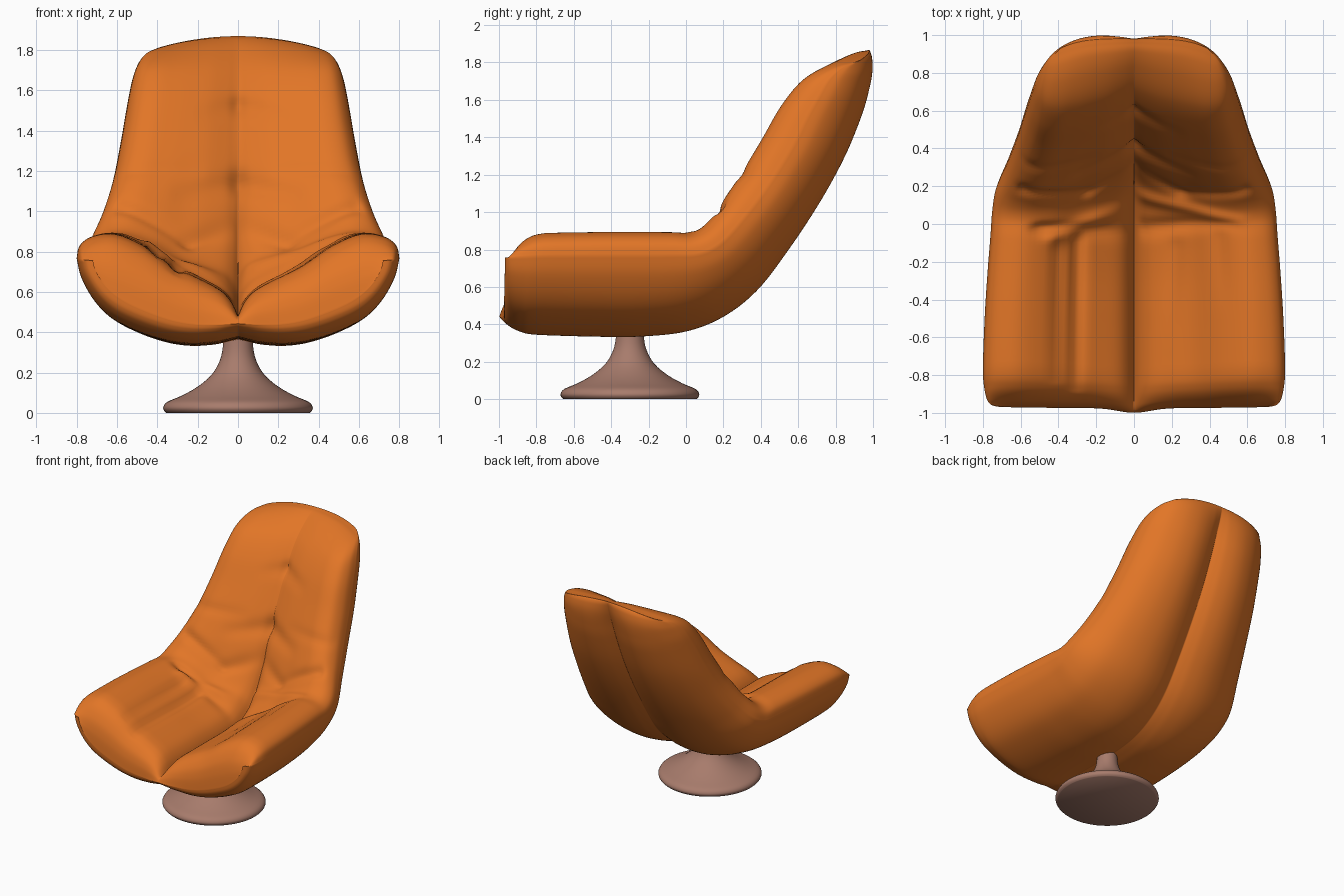
import bpy, bmesh, math
from mathutils import Vector

if "Cube" in bpy.data.objects:
    bpy.data.objects.remove(bpy.data.objects["Cube"])


def material(name, rgb):
    m = bpy.data.materials.new(name)
    m.diffuse_color = (*rgb, 1)
    m.use_nodes = True
    m.node_tree.nodes["Principled BSDF"].inputs["Base Color"].default_value = m.diffuse_color
    return m


def finish(name, bm, mat, angle):
    bmesh.ops.remove_doubles(bm, verts=bm.verts, dist=0.0004)
    bmesh.ops.recalc_face_normals(bm, faces=bm.faces)
    me = bpy.data.meshes.new(name)
    bm.to_mesh(me)
    bm.free()
    ob = bpy.data.objects.new(name, me)
    bpy.context.collection.objects.link(ob)
    me.materials.append(mat)
    bpy.ops.object.select_all(action='DESELECT')
    ob.select_set(True)
    bpy.context.view_layer.objects.active = ob
    bpy.ops.object.shade_smooth_by_angle(angle=math.radians(angle))
    return ob


def spline(pts, n):
    """Catmull-Rom resampling with n steps per span."""
    pts = [Vector(p) for p in pts]
    out = []
    for i in range(len(pts) - 1):
        a, b = pts[max(i - 1, 0)], pts[i]
        c, d = pts[i + 1], pts[min(i + 2, len(pts) - 1)]
        for j in range(n):
            t = j / n
            out.append(0.5 * (2 * b + (c - a) * t + (2 * a - 5 * b + 4 * c - d) * t * t
                              + (3 * b - a - 3 * c + d) * t ** 3))
    return out + [pts[-1]]


leather = material("orange leather", (0.76, 0.18, 0.02))
metal = material("dusty brown", (0.39, 0.20, 0.15))

# Half cross-sections: (fraction of half width, fraction from shell to rim)
seat_out = [(0, .06), (.07, .035), (.16, .01), (.3, 0), (.45, .03),
            (.62, .11), (.78, .23), (.89, .39), (.97, .60), (1, .78)]
seat_in = [(0, .25), (.04, .38), (.11, .49), (.25, .6), (.4, .71),
           (.58, .89), (.76, 1), (.9, .98), (.98, .9), (1, .78)]
back_out = [(0, .17), (.07, .11), (.16, .05), (.3, .005), (.45, .005),
            (.62, .06), (.78, .17), (.89, .30), (.97, .46), (1, .62)]
back_in = [(0, .74), (.04, .76), (.11, .80), (.25, .87), (.4, .92),
           (.58, .97), (.76, 1), (.9, .95), (.98, .80), (1, .62)]

# Stations front to top: shell y z, rim y z, half width, seat-to-back blend, fullness
stations = [
    (-.975, .405, -.965, .855, .72, 0, 0), (-.968, .395, -.955, .86, .755, 0, .38),
    (-.945, .38, -.925, .868, .778, 0, .68), (-.89, .36, -.86, .875, .793, 0, .92),
    (-.8, .345, -.75, .885, .80, 0, 1), (-.5, .335, -.48, .89, .79, 0, 1),
    (-.25, .335, -.25, .89, .775, 0, 1), (0, .362, -.08, .89, .76, .05, 1),
    (.2, .44, .03, .89, .75, .2, 1), (.38, .58, .11, .94, .73, .45, 1),
    (.55, .8, .19, 1.05, .675, .7, 1), (.72, 1.06, .29, 1.20, .62, .9, 1),
    (.85, 1.3, .40, 1.38, .58, 1, 1), (.94, 1.52, .51, 1.57, .545, 1, 1),
    (.98, 1.66, .63, 1.715, .515, 1, 1), (1.0, 1.76, .77, 1.815, .485, 1, .97),
    (1.005, 1.82, .87, 1.865, .455, 1, .82), (1.0, 1.85, .93, 1.873, .42, 1, .55),
    (.99, 1.865, .965, 1.873, .39, 1, 0)]

# Leather folds: x, station to x, station, depth, width
folds = [
    (-.5, 7.4, -.05, 7.0, -.035, .04), (-.42, 7.0, -.08, 7.8, .03, .045),
    (.06, 7.1, .5, 7.6, -.03, .04), (.05, 8.3, .55, 7.9, .025, .045),
    (-.40, 6.8, -.41, 3.5, -.025, .03), (-.30, 6.8, -.31, 3, -.035, .035),
    (.22, 6.6, .2, 5, -.012, .04), (.45, 7, .47, 5.5, -.012, .04),
    (-.58, 9.8, -.25, 8.9, -.022, .04), (-.25, 8.9, -.02, 9.8, -.022, .04),
    (.58, 9.8, .25, 8.9, -.022, .04), (.25, 8.9, .02, 9.8, -.022, .04),
    (-.58, 11, -.2, 11.1, -.010, .03), (.58, 11, .2, 11.1, -.010, .03),
    (0, 10.9, .28, 10.4, -.022, .04), (0, 10.9, -.28, 10.4, -.018, .04),
    (0, 12.8, .22, 12.5, -.015, .035), (0, 12.8, -.16, 12.6, -.010, .035)]


def fold_depth(x, t):
    total = 0
    p = Vector((x, t * .15))
    for x0, t0, x1, t1, amp, width in folds:
        a, b = Vector((x0, t0 * .15)), Vector((x1, t1 * .15))
        f = max(0, min(1, (p - a).dot(b - a) / (b - a).length_squared))
        taper = 1 - .7 * f * f
        total += amp * taper * math.exp(-((p - a.lerp(b, f)).length / width) ** 2)
    return total


# Upholstered shell: outer and inner sheets joined at a pinched seam
NS, NU = 8, 5
so, si, bo, bi = (spline(c, NU) for c in (seat_out, seat_in, back_out, back_in))
rows = spline(stations, NS)
half = len(so)
bm = bmesh.new()
grids = ([], [])
for r, st in enumerate(rows):
    oy, oz, ry, rz, w, blend, full = st
    t = r / NS
    full = max(0, min(1, full))
    shell, rim = Vector((0, oy, oz)), Vector((0, ry, rz))
    seam = .12 if t < 8 else .4
    lines = ([], [])
    for j in range(-half + 1, half):
        k, side = abs(j), (1 if j >= 0 else -1)
        o, i = so[k].lerp(bo[k], blend), si[k].lerp(bi[k], blend)
        mid = o.lerp(i, seam)
        for which, q in enumerate((o, i)):
            q = mid + (q - mid) * full
            p = shell.lerp(rim, q.y)
            p.x = side * q.x * w
            if which and k < half - 1:
                fade = min(1, (1 - k / (half - 1)) * 4) * full
                d = rim - shell
                if d.length > .1:
                    p += d.normalized() * fold_depth(p.x, t) * fade
            # pointed front centre and rounded top edge
            if t < 4:
                p.y -= .025 * math.exp(-(p.x / .12) ** 2) * (1 - t / 4)
            top = max(0, min(1, (p.z - 1.6) / .27)) ** 2
            p.z -= .055 * (p.x / .38) ** 2 * top
            p.y -= .06 * (p.x / .42) ** 4 * top
            lines[which].append(bm.verts.new(p))
    for g, line in zip(grids, lines):
        g.append(line)
for g in grids:
    for a, b in zip(g, g[1:]):
        for j in range(len(a) - 1):
            bm.faces.new((a[j], a[j + 1], b[j + 1], b[j]))
finish("upholstered_seat", bm, leather, 110)

# Trumpet pedestal: lathed profile
profile = [(.355, 0), (.367, .012), (.37, .03), (.35, .055), (.28, .085), (.2, .13),
           (.13, .19), (.09, .26), (.075, .33), (.072, .42)]
ring = [(0, 0)] + [tuple(p) for p in spline(profile, 3)] + [(0, .42)]
bm = bmesh.new()
vs = [bm.verts.new((r, -.3, z)) for r, z in ring]
es = [bm.edges.new(e) for e in zip(vs, vs[1:])]
bmesh.ops.spin(bm, geom=vs + es, cent=(0, -.3, 0), axis=(0, 0, 1),
               angle=2 * math.pi, steps=64, use_merge=False)
finish("pedestal", bm, metal, 50)
